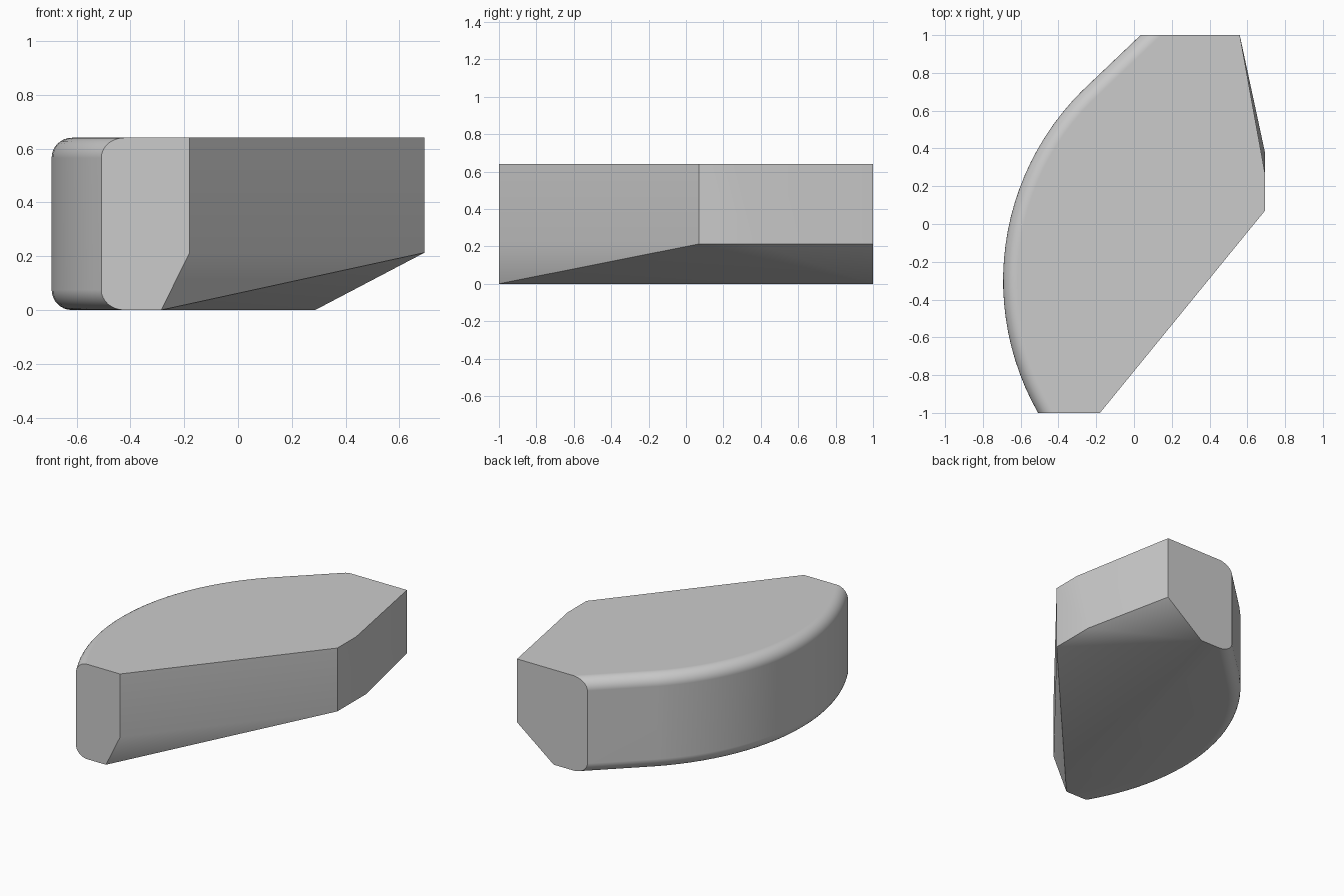
import bpy
import bmesh
import math

if "Cube" in bpy.data.objects:
    bpy.data.objects.remove(bpy.data.objects["Cube"], do_unlink=True)

HEIGHT, CHAMFER, FILLET = 0.64, 0.213, 0.075

grey = bpy.data.materials.new("light grey")
grey.use_nodes = True
grey.diffuse_color = (0.6, 0.6, 0.6, 1)
grey.node_tree.nodes["Principled BSDF"].inputs["Base Color"].default_value = (0.6, 0.6, 0.6, 1)

# Curved side: an arc that runs into a straight tangent at the back
RADIUS, ARC_Y, LEFT = 1.417, -0.3, -0.693
start, end, steps = math.asin(-0.7 / RADIUS), math.radians(45), 24
curve = []
for i in range(steps + 1):
    a = start + (end - start) * i / steps
    curve.append((LEFT + RADIUS * (1 - math.cos(a)), ARC_Y + RADIUS * math.sin(a)))
curve.append((0.035, 1.0))

bm = bmesh.new()


def points(outline, z):
    return [bm.verts.new((x, y, z)) for x, y in outline]


curve_top = points(curve, HEIGHT)
curve_low = points(curve, 0)
# Straight side, from the front round to the back
top = points([(-0.18, -1), (0.693, 0.07), (0.693, 0.27), (0.56, 1)], HEIGHT)
mid = points([(-0.18, -1), (0.693, 0.07), (0.693, 0.38), (0.56, 1)], CHAMFER)
low_front, low_back = points([(-0.285, -1), (0.287, 1)], 0)

# Top, underside and the two end faces
bm.faces.new(curve_top + top[::-1])
bm.faces.new(curve_low + [low_back, low_front])
bm.faces.new([curve_top[0], curve_low[0], low_front, mid[0], top[0]])
bm.faces.new([curve_top[-1], curve_low[-1], low_back, mid[3], top[3]])

# Walls
for i in range(len(curve) - 1):
    bm.faces.new([curve_top[i], curve_top[i + 1], curve_low[i + 1], curve_low[i]])
for i in range(3):
    bm.faces.new([top[i], mid[i], mid[i + 1], top[i + 1]])

# Sloping lower facets
bm.faces.new([mid[0], low_front, mid[1]])
bm.faces.new([low_front, low_back, mid[1]])
for i in (1, 2):
    bm.faces.new([mid[i], low_back, mid[i + 1]])
bmesh.ops.recalc_face_normals(bm, faces=bm.faces)

# Round the rims of the curved side
rims = [bm.edges.get((loop[i], loop[i + 1]))
        for loop in (curve_top, curve_low) for i in range(len(loop) - 1)]
bmesh.ops.bevel(bm, geom=rims, offset=FILLET, offset_type='OFFSET',
                segments=8, profile=0.5, affect='EDGES', clamp_overlap=False)
bmesh.ops.recalc_face_normals(bm, faces=bm.faces)

mesh = bpy.data.meshes.new("faceted_block")
bm.to_mesh(mesh)
bm.free()
mesh.materials.append(grey)
block = bpy.data.objects.new("faceted_block", mesh)
bpy.context.collection.objects.link(block)

# Smooth shading with sharp main edges and clean flat faces
bpy.ops.object.select_all(action='DESELECT')
block.select_set(True)
bpy.context.view_layer.objects.active = block
bpy.ops.object.shade_smooth_by_angle(angle=math.radians(30))
weighted = block.modifiers.new("flat_face_normals", 'WEIGHTED_NORMAL')
weighted.keep_sharp = True
